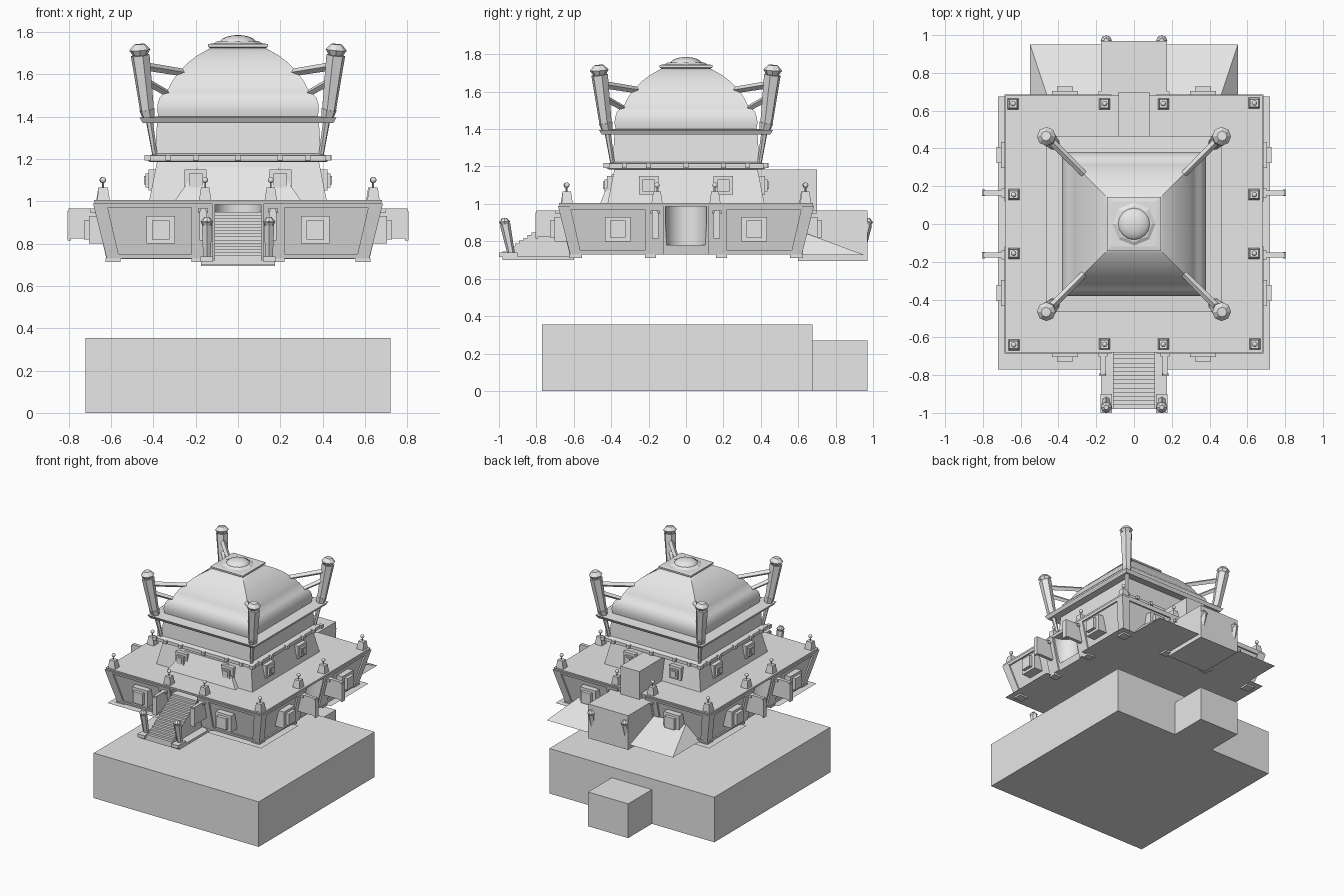
import bpy, bmesh, math
from mathutils import Vector, Matrix

if "Cube" in bpy.data.objects:
    bpy.data.objects.remove(bpy.data.objects["Cube"])

stone = bpy.data.materials.new("plain grey")
stone.use_nodes = True
GREY = (0.8, 0.8, 0.8, 1)
stone.diffuse_color = GREY
stone.node_tree.nodes["Principled BSDF"].inputs["Base Color"].default_value = GREY


def finish(name, bm, turn=0):
    """Turn a mesh by quarter turns about z and add it to the scene."""
    bm.transform(Matrix.Rotation(turn * math.pi / 2, 4, 'Z'))
    bmesh.ops.recalc_face_normals(bm, faces=bm.faces)
    mesh = bpy.data.meshes.new(name)
    bm.to_mesh(mesh)
    bm.free()
    mesh.materials.append(stone)
    ob = bpy.data.objects.new(name, mesh)
    bpy.context.collection.objects.link(ob)
    return ob


def loft(name, rings, turn=0):
    """Skin rectangles given as (x0, x1, y0, y1, z)."""
    bm = bmesh.new()
    loops = [[bm.verts.new(p) for p in ((a, c, z), (b, c, z), (b, d, z), (a, d, z))]
             for a, b, c, d, z in rings]
    for low, high in zip(loops, loops[1:]):
        for i in range(4):
            j = (i + 1) % 4
            bm.faces.new((low[i], low[j], high[j], high[i]))
    bm.faces.new(loops[0][::-1])
    bm.faces.new(loops[-1])
    return finish(name, bm, turn)


def box(name, x0, x1, y0, y1, z0, z1, turn=0):
    return loft(name, [(x0, x1, y0, y1, z0), (x0, x1, y0, y1, z1)], turn)


def square(name, profile):
    """Centred square body from (half width, z) pairs."""
    return loft(name, [(-h, h, -h, h, z) for h, z in profile])


def rod(name, p, q, r0, r1, sides=6, turn=0):
    p, q = Vector(p), Vector(q)
    bm = bmesh.new()
    bmesh.ops.create_cone(bm, cap_ends=True, segments=sides, radius1=r0, radius2=r1,
                          depth=(q - p).length)
    bm.transform(Matrix.Translation((p + q) / 2) @ (q - p).to_track_quat('Z', 'Y').to_matrix().to_4x4())
    return finish(name, bm, turn)


def ball(name, centre, r, turn=0, flat=1):
    bm = bmesh.new()
    bmesh.ops.create_uvsphere(bm, u_segments=16, v_segments=10, radius=r)
    bm.transform(Matrix.Translation(centre) @ Matrix.Diagonal((1, 1, flat, 1)))
    return finish(name, bm, turn)


def terrace_half(z):
    return 0.61 + (z - 0.73) * 0.24


def drum_half(z):
    return 0.42 - (z - 1) * 0.2


def plate(name, half, x, w, z0, z1, out, turn, lean=True):
    """Block on a sloping wall, standing out from it."""
    low, high = (half(z0), half(z1)) if lean else (max(half(z0), half(z1)),) * 2
    return loft(name, [(x - w, x + w, -low - out, -low + 0.03, z0),
                       (x - w, x + w, -high - out, -high + 0.03, z1)], turn)


# Foundation and its rear block
box("foundation", -0.72, 0.72, -0.77, 0.675, 0, 0.355)
box("foundation_annex", -0.175, 0.175, 0.675, 0.97, 0, 0.27)

# Flared terrace with rounded niches on three sides
terrace = square("terrace", [(terrace_half(0.73), 0.73), (terrace_half(0.99), 0.99)])
for turn, floor in ((0, 0.94), (1, 0.78), (3, 0.78)):
    cutter = rod("niche_cutter", (0, -0.66, floor), (0, -0.66, 1.1), 0.11, 0.11, 32, turn)
    cutter.hide_render = True
    cut = terrace.modifiers.new("niche", 'BOOLEAN')
    cut.operation, cut.solver, cut.object = 'DIFFERENCE', 'EXACT', cutter
    bpy.context.view_layer.objects.active = terrace
    bpy.ops.object.modifier_apply(modifier=cut.name)
    bpy.data.objects.remove(cutter)
square("terrace_roof", [(0.675, 0.985), (0.68, 1.005)])

# Thin ground sheet with a notch in the middle of each side
bm = bmesh.new()
outline = []
for k in range(4):
    spin = Matrix.Rotation(k * math.pi / 2, 3, 'Z')
    for x, y in ((-0.67, -0.67), (-0.2, -0.67), (-0.2, -0.61), (0.2, -0.61), (0.2, -0.67)):
        outline.append(bm.verts.new(spin @ Vector((x, y, 0.725))))
bm.faces.new(outline)
finish("ground_sheet", bm)

# Terrace details on every side
for turn in range(4):
    loft("corner_pilaster", [(0.56, 0.62, -0.62, -0.56, 0.73), (0.62, 0.685, -0.685, -0.62, 0.99)], turn)
    box("corner_foot", 0.555, 0.625, -0.625, -0.555, 0.712, 0.73, turn)
    for s in (-1, 1):
        plate("pilaster", terrace_half, s * 0.17, 0.05, 0.73, 0.99, 0.012, turn)
        plate("pilaster_rib", terrace_half, s * 0.165, 0.012, 0.83, 0.96, 0.03, turn)
        plate("pilaster_cap", terrace_half, s * 0.165, 0.024, 0.945, 0.965, 0.035, turn)
        box("pilaster_foot", s * 0.19 - 0.03, s * 0.19 + 0.03, -0.625, -0.56, 0.712, 0.73, turn)
        plate("top_rail", terrace_half, s * 0.43, 0.21, 0.97, 0.99, 0.012, turn)
        plate("bottom_rail", terrace_half, s * 0.4, 0.19, 0.73, 0.75, 0.012, turn)
        plate("window_frame", terrace_half, s * 0.365, 0.068, 0.8, 0.93, 0.045, turn, False)
        plate("window_box", terrace_half, s * 0.365, 0.042, 0.82, 0.91, 0.075, turn, False)
        if turn != 2:
            box("side_fin", s * 0.165 - 0.013, s * 0.165 + 0.013, -0.8, -0.62, 0.825, 0.965, turn)
            box("fin_edge", s * 0.165 - 0.018, s * 0.165 + 0.018, -0.805, -0.79, 0.815, 0.955, turn)

    # Parapet posts with small balls
    for x in (-0.155, 0.155, 0.64):
        loft("parapet_post", [(x - 0.03, x + 0.03, -0.665, -0.605, 1.0),
                              (x - 0.02, x + 0.02, -0.66, -0.615, 1.065)], turn)
        ball("parapet_ball", (x, -0.637, 1.1), 0.014, turn)
        rod("parapet_pin", (x, -0.637, 1.06), (x, -0.637, 1.1), 0.004, 0.004, 6, turn)

# Front stair
STEPS = 15
for i in range(STEPS):
    box("stair_step", -0.11, 0.11, -0.98 + i * 0.33 / STEPS, -0.61,
        0.73 + (i - 1) * 0.22 / STEPS, 0.73 + (i + 1) * 0.22 / STEPS)
box("stair_base", -0.175, 0.175, -0.98, -0.6, 0.7, 0.72)
bm = bmesh.new()
for x in (-0.11, 0.11):
    bm.faces.new([bm.verts.new((x, y, z)) for y, z in ((-0.98, 0.72), (-0.61, 0.72), (-0.61, 0.95), (-0.65, 0.95))])
finish("stair_sides", bm)

# Leaning lamp posts at the stair and at the rear block
for turn in (0, 2):
    for s in (-1, 1):
        x = s * 0.147
        if turn == 0:
            box("lamp_plate", x - 0.03, x + 0.03, -1.0, -0.9, 0.715, 0.74)
        rod("lamp_post", (x, -0.935, 0.735), (x, -0.967, 0.89), 0.02, 0.028, 6, turn)
        rod("lamp_collar", (x, -0.968, 0.885), (x, -0.97, 0.905), 0.02, 0.03, 8, turn)
        rod("lamp_cap", (x, -0.97, 0.905), (x, -0.971, 0.925), 0.029, 0.012, 8, turn)

# Rear block, rear ramp and rear dormer
box("rear_block", -0.175, 0.175, 0.6, 0.97, 0.695, 0.965)
loft("rear_ramp", [(-0.55, 0.55, 0.6, 0.95, 0.728), (-0.45, 0.45, 0.6, 0.65, 0.84)])
box("rear_dormer", -0.083, 0.083, 0.36, 0.7, 0.96, 1.185)

# Second tier with sloping front hood and windows
square("drum", [(drum_half(1.0), 1.0), (drum_half(1.19), 1.19)])
loft("front_hood", [(-0.3, 0.3, -0.46, -0.3, 1.0), (-0.19, 0.19, -0.395, -0.3, 1.16)])
for turn in range(4):
    for s in (-1, 1):
        plate("drum_window_frame", drum_half, s * 0.2, 0.052, 1.05, 1.15, 0.012, turn, False)
        plate("drum_window", drum_half, s * 0.2, 0.032, 1.065, 1.13, 0.03, turn, False)
        plate("drum_window_pane", drum_half, s * 0.2, 0.018, 1.08, 1.12, 0.04, turn, False)

# Band with square studs, then the upper wall
square("band", [(0.415, 1.185), (0.425, 1.19), (0.425, 1.215), (0.39, 1.225)])
for turn in range(4):
    for x in (-0.33, -0.2, 0, 0.2, 0.33, 0.425):
        box("band_stud", x - 0.013, x + 0.013, -0.442, -0.41, 1.193, 1.219, turn)
square("upper_wall", [(0.392, 1.22), (0.382, 1.38)])

# Eave and bulging square dome
square("eave", [(0.38, 1.385), (0.45, 1.37), (0.465, 1.395), (0.38, 1.4)])
dome = square("dome", [(0.375, 1.395), (0.382, 1.43), (0.38, 1.46), (0.37, 1.49), (0.35, 1.512),
                       (0.33, 1.53), (0.315, 1.56), (0.295, 1.59), (0.265, 1.625),
                       (0.23, 1.66), (0.19, 1.69), (0.155, 1.71), (0.13, 1.725)])
square("dome_lip", [(0.125, 1.72), (0.142, 1.73), (0.142, 1.742), (0.12, 1.746)])
rod("crown_ring", (0, 0, 1.74), (0, 0, 1.757), 0.125, 0.095, 8)
crown = ball("crown_ball", (0, 0, 1.745), 0.088, flat=0.46)

# Corner towers with braces to the dome
for turn in range(4):
    def at(d, z):
        return (d, -d, z)
    rod("tower_stem", at(0.39, 1.2), at(0.425, 1.42), 0.012, 0.018, 6, turn)
    rod("tower_foot", at(0.422, 1.395), at(0.43, 1.435), 0.03, 0.038, 6, turn)
    rod("tower", at(0.43, 1.43), at(0.462, 1.69), 0.034, 0.046, 6, turn)
    rod("tower_collar", at(0.462, 1.69), at(0.464, 1.715), 0.034, 0.05, 8, turn)
    rod("tower_cap", at(0.464, 1.715), at(0.466, 1.742), 0.05, 0.026, 8, turn)
    rod("upper_brace", at(0.25, 1.607), at(0.455, 1.64), 0.018, 0.02, 4, turn)
    rod("lower_brace", at(0.325, 1.505), at(0.44, 1.57), 0.016, 0.018, 4, turn)

# Smooth the rounded parts, keeping sharp edges
bpy.ops.object.select_all(action='DESELECT')
for ob in bpy.context.collection.objects:
    if ob in (dome, crown, terrace) or ob.name.startswith("parapet_ball"):
        ob.select_set(True)
bpy.context.view_layer.objects.active = dome
bpy.ops.object.shade_smooth_by_angle(angle=math.radians(32))
